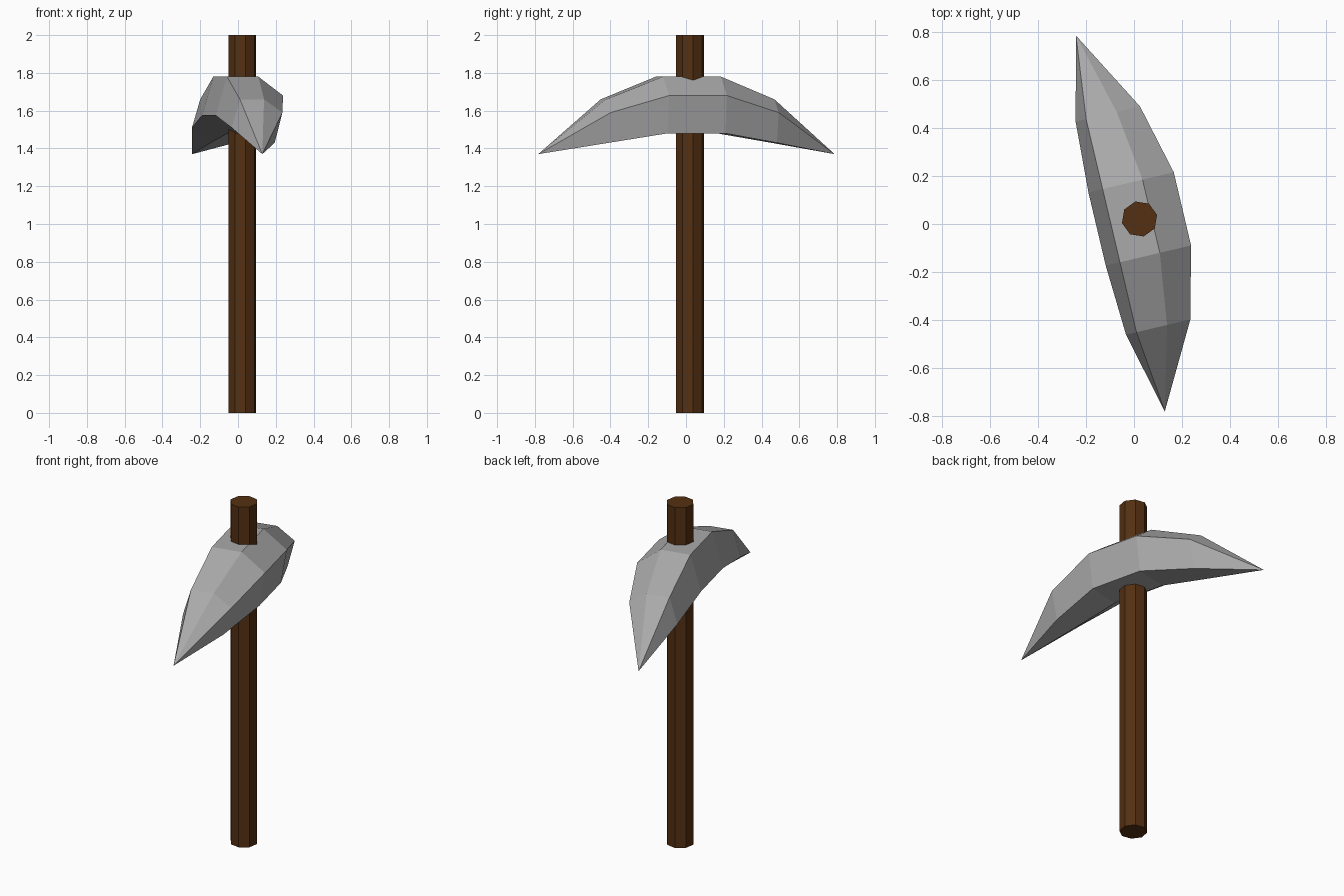
import bpy, bmesh, math
from mathutils import Matrix

cube = bpy.data.objects.get("Cube")
if cube:
    bpy.data.objects.remove(cube, do_unlink=True)


def material(name, rgb):
    mat = bpy.data.materials.new(name)
    mat.use_nodes = True
    mat.diffuse_color = (*rgb, 1)
    mat.node_tree.nodes["Principled BSDF"].inputs["Base Color"].default_value = (*rgb, 1)
    return mat


def add_object(name, bm, mat, matrix):
    bmesh.ops.recalc_face_normals(bm, faces=bm.faces)
    bm.transform(matrix)
    mesh = bpy.data.meshes.new(name)
    bm.to_mesh(mesh)
    bm.free()
    mesh.materials.append(mat)
    obj = bpy.data.objects.new(name, mesh)
    bpy.context.collection.objects.link(obj)
    return obj


wood = material("dark brown wood", (0.09, 0.03, 0.006))
metal = material("grey metal", (0.4, 0.4, 0.4))

turn = Matrix.Translation((0.023, 0.021, 0)) @ Matrix.Rotation(math.radians(13.3), 4, "Z")

# Handle: an eight-sided pole
bm = bmesh.new()
bmesh.ops.create_cone(bm, cap_ends=True, segments=8, radius1=0.075, radius2=0.075,
                      depth=2, matrix=Matrix.Translation((0, 0, 1)))
add_object("handle", bm, wood, turn)

# Pick head: six-sided sections (across, height), mirrored along its length
middle = [(-0.121, 1.78), (0.05, 1.78), (0.184, 1.68),
          (0.15, 1.48), (-0.045, 1.48), (-0.182, 1.575)]
outer = [(-0.121, 1.66), (0.01, 1.66), (0.11, 1.59),
         (0.068, 1.43), (-0.065, 1.43), (-0.166, 1.51)]
tip, tip_length = (-0.082, 1.37), 0.806
stations = [(-0.457, outer), (-0.157, middle), (0.157, middle), (0.457, outer)]

bm = bmesh.new()
rings = [[bm.verts.new((x, y, z)) for x, z in section] for y, section in stations]
for a, b in zip(rings, rings[1:]):
    for i in range(6):
        j = (i + 1) % 6
        bm.faces.new((a[i], a[j], b[j], b[i]))

# Pointed ends
for side, ring in ((-1, rings[0]), (1, rings[-1])):
    point = bm.verts.new((tip[0], side * tip_length, tip[1]))
    for i in range(6):
        bm.faces.new((ring[i], ring[(i + 1) % 6], point))
add_object("pick_head", bm, metal, turn)
